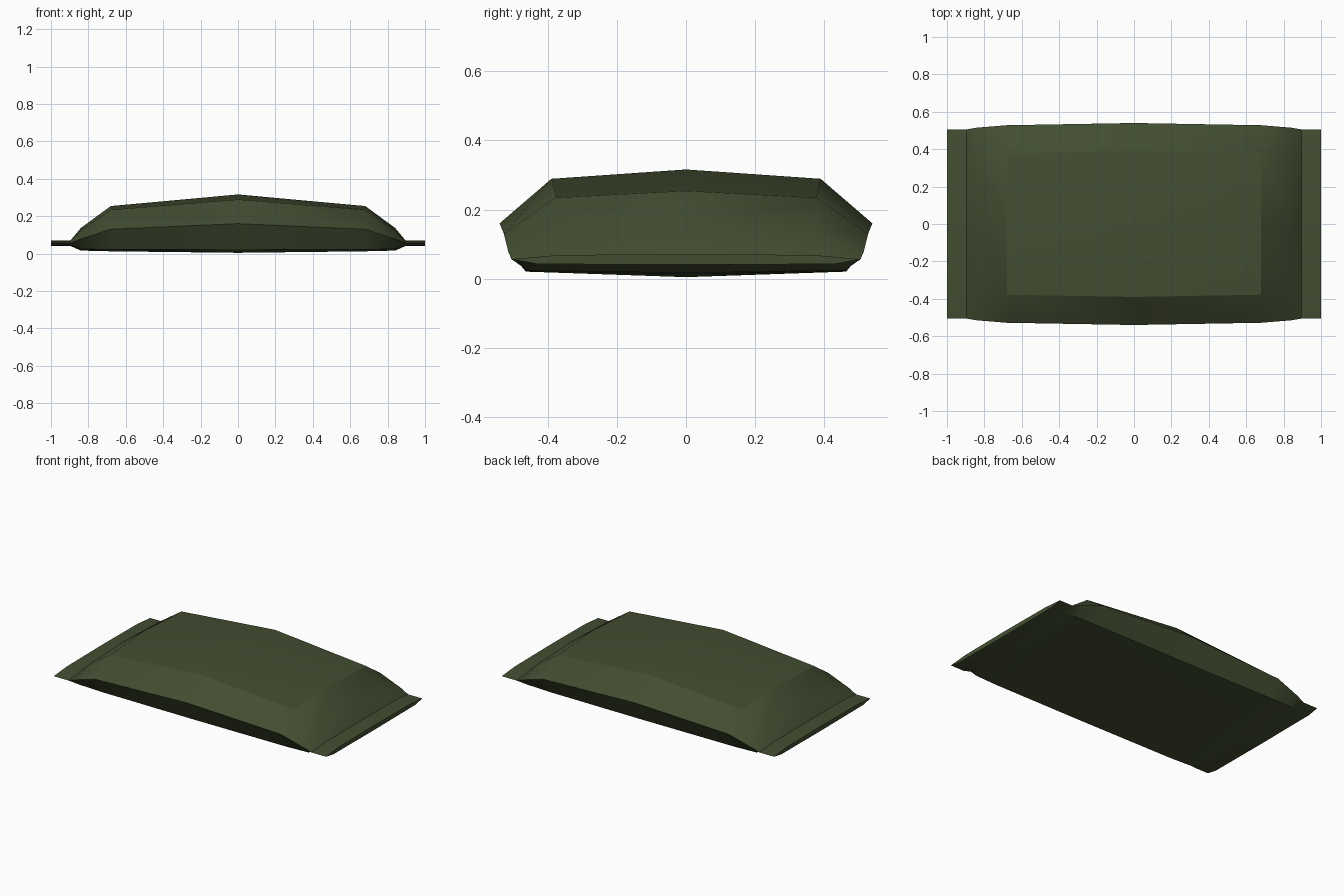
import bpy, bmesh

if "Cube" in bpy.data.objects:
    bpy.data.objects.remove(bpy.data.objects["Cube"])

# Olive wrapper colour
olive = bpy.data.materials.new("olive_green")
olive.diffuse_color = (0.056, 0.076, 0.031, 1)
olive.use_nodes = True
olive.node_tree.nodes["Principled BSDF"].inputs["Base Color"].default_value = olive.diffuse_color

# Half of the pouch, centre to end:
# x, bottom z, bottom corner y/z, side y/z, top corner y/z, top z
half = [
    (0.00, 0.004, 0.465, 0.020, 0.540, 0.160, 0.390, 0.289, 0.316),
    (0.68, 0.012, 0.465, 0.022, 0.528, 0.130, 0.378, 0.234, 0.254),
    (0.84, 0.016, 0.460, 0.024, 0.515, 0.078, 0.374, 0.124, 0.137),
    (0.895, 0.040, 0.430, 0.042, 0.506, 0.056, 0.370, 0.068, 0.071),
    (1.00, 0.040, 0.430, 0.042, 0.506, 0.056, 0.370, 0.068, 0.071),
]
sections = [(-s[0],) + s[1:] for s in reversed(half[1:])] + half


def ring(bm, s):
    """Eight-point cross-section, mirrored across y."""
    x, zb, yc, zc, ys, zs, yt, zt, ztop = s
    pts = [(0, zb), (yc, zc), (ys, zs), (yt, zt), (0, ztop),
           (-yt, zt), (-ys, zs), (-yc, zc)]
    return [bm.verts.new((x, y, z)) for y, z in pts]


# Puffed pouch with flat crimped end seals
bm = bmesh.new()
rings = [ring(bm, s) for s in sections]
for a, b in zip(rings, rings[1:]):
    for i in range(8):
        j = (i + 1) % 8
        bm.faces.new((a[i], a[j], b[j], b[i]))
bm.faces.new(rings[0])
bm.faces.new(rings[-1])
bmesh.ops.recalc_face_normals(bm, faces=bm.faces)
mesh = bpy.data.meshes.new("sealed_pouch")
bm.to_mesh(mesh)
bm.free()
mesh.materials.append(olive)
pouch = bpy.data.objects.new("sealed_pouch", mesh)
bpy.context.collection.objects.link(pouch)

# Soft shading with crisp folds
bpy.context.view_layer.objects.active = pouch
pouch.select_set(True)
bpy.ops.object.shade_smooth_by_angle(angle=0.5)
